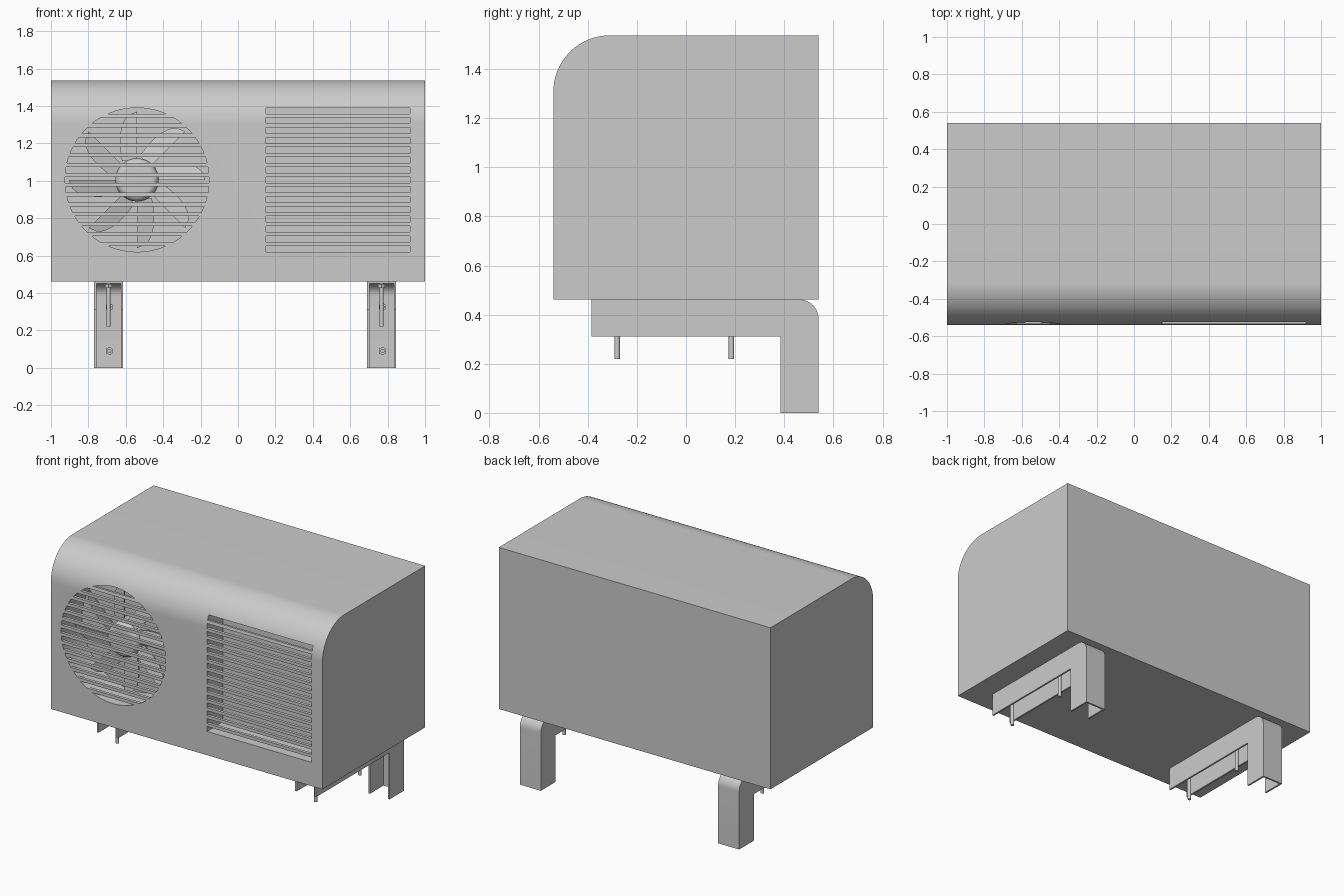
import bpy, bmesh, math
from mathutils import Matrix

cube = bpy.data.objects.get("Cube")
if cube:
    bpy.data.objects.remove(cube, do_unlink=True)

grey = bpy.data.materials.new("light grey metal")
grey.use_nodes = True
grey.diffuse_color = (0.6, 0.6, 0.6, 1)
grey.node_tree.nodes["Principled BSDF"].inputs["Base Color"].default_value = (0.6, 0.6, 0.6, 1)

FRONT, BACK, BASE, TOP, R = -0.54, 0.54, 0.462, 1.537, 0.23
FAN_X, MID_Z, HALF = -0.54, 1.005, 0.385
VENT_X = 0.535
PITCH, SLOT, ROWS = 0.0527, 0.0325, 15


def finish(name, bm, angle=30):
    bmesh.ops.recalc_face_normals(bm, faces=bm.faces)
    mesh = bpy.data.meshes.new(name)
    bm.to_mesh(mesh)
    bm.free()
    obj = bpy.data.objects.new(name, mesh)
    bpy.context.collection.objects.link(obj)
    mesh.materials.append(grey)
    smooth(obj, angle)
    return obj


def smooth(obj, angle=30):
    bpy.ops.object.select_all(action='DESELECT')
    obj.select_set(True)
    bpy.context.view_layer.objects.active = obj
    bpy.ops.object.shade_smooth_by_angle(angle=math.radians(angle))


def add_prism(bm, outline, a, b, axis):
    """Extrude a (y, z) outline along x, or an (x, z) outline along y."""
    def place(p, t):
        return (t, p[0], p[1]) if axis == 'x' else (p[0], t, p[1])
    rings = [[bm.verts.new(place(p, t)) for p in outline] for t in (a, b)]
    n = len(outline)
    bm.faces.new(rings[0])
    bm.faces.new(rings[1][::-1])
    for i in range(n):
        j = (i + 1) % n
        bm.faces.new((rings[0][i], rings[1][i], rings[1][j], rings[0][j]))
    return rings


def arc(cx, cz, r, start, end, n):
    steps = [math.radians(start + (end - start) * i / n) for i in range(n + 1)]
    return [(cx + r * math.cos(t), cz + r * math.sin(t)) for t in steps]


def add_cylinder(bm, r, depth, sides, loc, axis='z'):
    rot = Matrix.Rotation(math.pi / 2, 4, 'X') if axis == 'y' else Matrix()
    bmesh.ops.create_cone(bm, cap_ends=True, segments=sides, radius1=r, radius2=r,
                          depth=depth, matrix=Matrix.Translation(loc) @ rot)


# Casing with a rounded front top edge
bm = bmesh.new()
casing_outline = [(FRONT, BASE)] + arc(FRONT + R, TOP - R, R, 180, 90, 24) + [(BACK, TOP), (BACK, BASE)]
add_prism(bm, casing_outline, -1, 1, 'x')
casing = finish("casing", bm)

# Fan well and vent recess cut into the casing
circle = arc(FAN_X, MID_Z, HALF, 0, 360, 96)[:-1]
square = [(VENT_X + sx * HALF, MID_Z + sz * HALF) for sx, sz in ((-1, -1), (1, -1), (1, 1), (-1, 1))]
for name, outline, depth in (("fan_well_cutter", circle, 0.22), ("vent_cutter", square, 0.17)):
    bm = bmesh.new()
    add_prism(bm, outline, FRONT - 0.2, FRONT + depth, 'y')
    cutter = finish(name, bm)
    cutter.hide_render = True
    mod = casing.modifiers.new(name, 'BOOLEAN')
    mod.operation, mod.solver, mod.object = 'DIFFERENCE', 'EXACT', cutter
    bpy.context.view_layer.objects.active = casing
    bpy.ops.object.modifier_apply(modifier=name)
    bpy.data.objects.remove(cutter, do_unlink=True)
smooth(casing)


# Horizontal slats that follow the curved front
def front_y(z):
    rise = max(0, z - (TOP - R))
    return FRONT + R - math.sqrt(R * R - rise * rise)


def chord(z):
    return math.sqrt(max(0, HALF ** 2 - (z - MID_Z) ** 2))


def build_slats(name, cx, half_width):
    bm = bmesh.new()
    for i in range(ROWS - 1):
        low = MID_Z - HALF + SLOT + i * PITCH
        zs = [low + (PITCH - SLOT) * k / 3 for k in range(4)]
        outline = [(cx + half_width(z), z) for z in zs]
        outline += [(cx - half_width(z), z) for z in reversed(zs)]
        front, _ = add_prism(bm, outline, FRONT, FRONT + 0.02, 'y')
        for v in front:
            v.co.y = front_y(v.co.z)
    return finish(name, bm)


build_slats("fan_slats", FAN_X, chord)
build_slats("vent_slats", VENT_X, lambda z: HALF)

# Fan hub with a rounded rim
bm = bmesh.new()
hub_profile = [(0, -0.455)] + [(r, y) for r, y in arc(0.08, -0.42, 0.035, -90, 0, 8)] + [(0.115, -0.32)]
verts = [bm.verts.new((r, y, 0)) for r, y in hub_profile]
edges = [bm.edges.new(pair) for pair in zip(verts, verts[1:])]
bmesh.ops.spin(bm, geom=verts + edges, cent=(0, 0, 0), axis=(0, 1, 0), angle=2 * math.pi, steps=48)
bmesh.ops.remove_doubles(bm, verts=bm.verts, dist=0.0001)
bmesh.ops.translate(bm, verts=bm.verts, vec=(FAN_X, 0, MID_Z))
finish("fan_hub", bm, 40)

# Eight blades, each with a straight radial edge and a bulging edge
BLADES, STEPS, TIP = 8, 14, 0.365
bm = bmesh.new()
for b in range(BLADES):
    turn = Matrix.Translation((FAN_X, 0, MID_Z)) @ Matrix.Rotation(b * 2 * math.pi / BLADES, 4, 'Y')
    straight, bulged = [], []
    for s in range(STEPS + 1):
        t = s / STEPS
        r = 0.1 + (TIP - 0.1) * t
        w = 0.08 * math.sqrt(1 - t * t) * (1 + 0.6 * t)
        straight.append((0, -0.425, r))
        if s < STEPS:
            bulged.append((-w, -0.425 + 0.25 * w, r))
    outline = straight + bulged[::-1]
    layers = [[bm.verts.new(turn @ Matrix.Translation((0, dy, 0)) @ Matrix(
        ((1, 0, 0, p[0]), (0, 1, 0, p[1]), (0, 0, 1, p[2]), (0, 0, 0, 1))).to_translation())
        for p in outline] for dy in (0, 0.008)]
    bm.faces.new(layers[0])
    bm.faces.new(layers[1][::-1])
    for i in range(len(outline)):
        j = (i + 1) % len(outline)
        bm.faces.new((layers[0][i], layers[1][i], layers[1][j], layers[0][j]))
finish("fan_blades", bm)

# Wall brackets: bent channels with two side plates, rods and wall bolts
ARM, LEG, LOW, BEND, PLATE, WIDTH = -0.385, 0.385, 0.31, 0.08, 0.012, 0.155
outer = [(ARM, BASE)] + arc(BACK - BEND, BASE - BEND, BEND, 90, 0, 12) + [(BACK, 0)]
inner = [(ARM, BASE - PLATE)] + arc(BACK - BEND, BASE - BEND, BEND - PLATE, 90, 0, 12) + [(BACK - PLATE, 0)]

for side, cx in (("right", -0.692), ("left", 0.768)):
    x0, x1 = cx - WIDTH / 2, cx + WIDTH / 2
    bm = bmesh.new()
    add_prism(bm, outer + inner[::-1], x0 + PLATE, x1 - PLATE, 'x')
    side_plate = outer + [(LEG, 0), (LEG, LOW), (ARM, LOW)]
    for a in (x0, x1 - PLATE):
        add_prism(bm, side_plate, a, a + PLATE, 'x')
    finish(side + "_bracket", bm)

    bm = bmesh.new()
    for y in (-0.28, 0.185):
        add_cylinder(bm, 0.011, 0.235, 20, (cx, y, 0.3375))
        add_cylinder(bm, 0.022, 0.02, 6, (cx, y, 0.437))
    finish(side + "_mounting_rods", bm)

    bm = bmesh.new()
    for z in (0.09, 0.325):
        add_cylinder(bm, 0.022, 0.016, 6, (cx + 0.004, BACK - PLATE - 0.008, z), 'y')
        add_cylinder(bm, 0.011, 0.03, 20, (cx + 0.004, BACK - PLATE - 0.015, z), 'y')
    finish(side + "_wall_bolts", bm)
